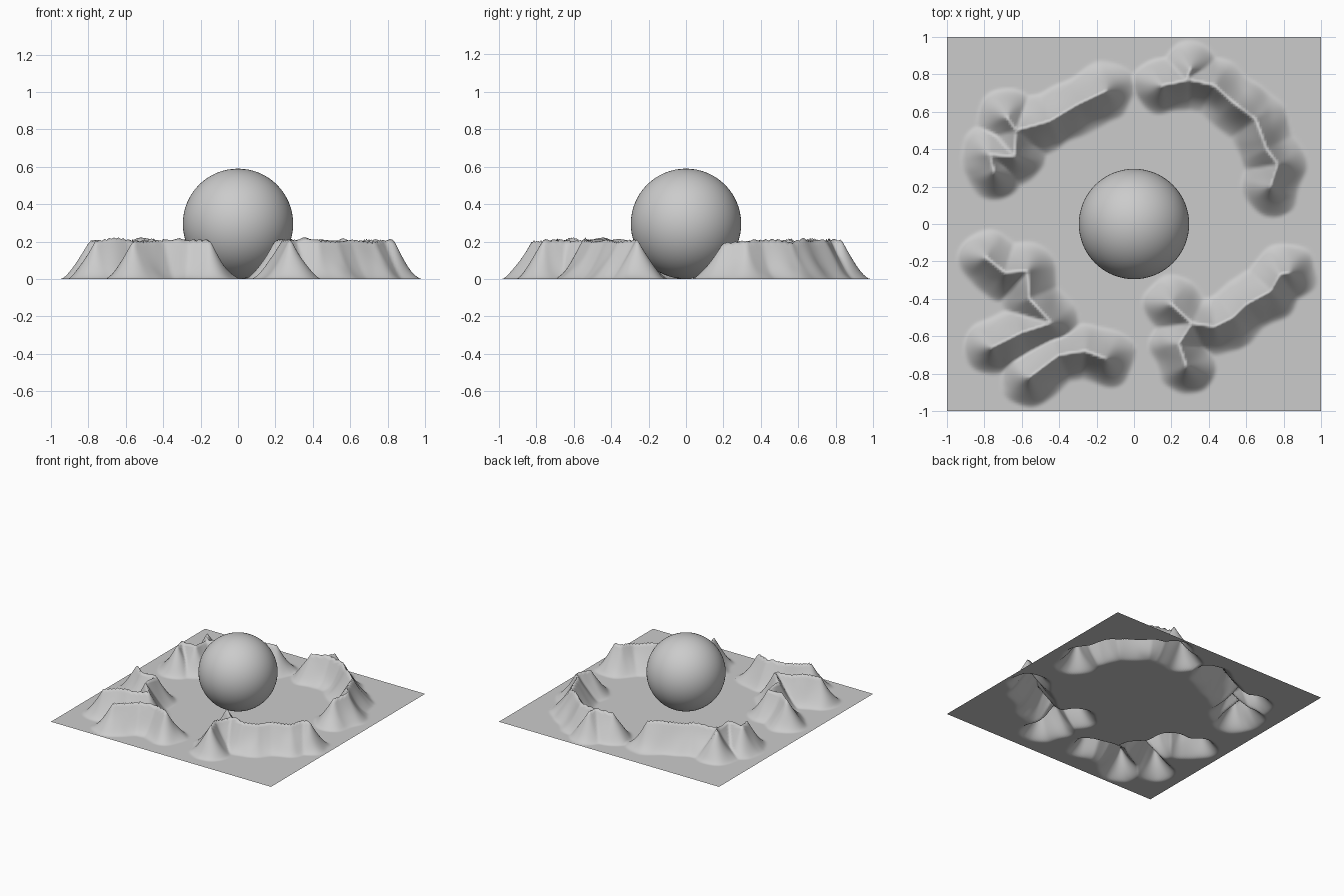
import bpy, bmesh, math
from mathutils import Vector, noise

if "Cube" in bpy.data.objects:
    bpy.data.objects.remove(bpy.data.objects["Cube"])

# Crest lines of the rock ridges (x, y)
RIDGES = [
    [(-.15, .71), (-.30, .64), (-.45, .55), (-.63, .50), (-.64, .36), (-.77, .37), (-.75, .28)],
    [(-.63, .50), (-.68, .57)],
    [(.15, .74), (.30, .77), (.43, .74), (.53, .65), (.65, .56), (.71, .40), (.77, .32), (.73, .20)],
    [(.28, .77), (.30, .83)],
    [(.20, -.43), (.31, -.53), (.43, -.55), (.53, -.50), (.60, -.43), (.73, -.36), (.78, -.27), (.83, -.26)],
    [(.31, -.53), (.24, -.64), (.28, -.76)],
    [(-.79, -.18), (-.69, -.26), (-.57, -.25), (-.56, -.40), (-.44, -.53), (-.60, -.58), (-.76, -.66)],
    [(-.56, -.82), (-.40, -.70), (-.26, -.68), (-.15, -.72)],
]
SEGMENTS = [(Vector(a), Vector(b)) for r in RIDGES for a, b in zip(r, r[1:])]
REACH = 0.165


def ridge_height(x, y):
    p = Vector((x, y))
    d = REACH
    for a, b in SEGMENTS:
        ab = b - a
        t = min(1, max(0, (p - a).dot(ab) / ab.length_squared))
        d = min(d, (p - a - ab * t).length)
    if d >= REACH:
        return 0
    wobble = noise.noise(Vector((x * 7, y * 7, 0)))
    t = max(0, 1 - d / (REACH * (0.95 + 0.15 * wobble)))
    return (0.212 + 0.02 * wobble) * t ** 1.45


def smooth_object(name, bm):
    mesh = bpy.data.meshes.new(name)
    bm.to_mesh(mesh)
    bm.free()
    mesh.polygons.foreach_set("use_smooth", [True] * len(mesh.polygons))
    obj = bpy.data.objects.new(name, mesh)
    bpy.context.collection.objects.link(obj)
    return obj


# Thin ground sheet pulled up into a broken ring of ridges
bm = bmesh.new()
bmesh.ops.create_grid(bm, x_segments=160, y_segments=160, size=1)
for v in bm.verts:
    v.co.z = ridge_height(v.co.x, v.co.y)
smooth_object("terrain", bm)

# Ball resting in the middle of the ring
bm = bmesh.new()
bmesh.ops.create_uvsphere(bm, u_segments=64, v_segments=32, radius=0.295)
bmesh.ops.translate(bm, verts=bm.verts, vec=(0, 0, 0.295))
smooth_object("ball", bm)
